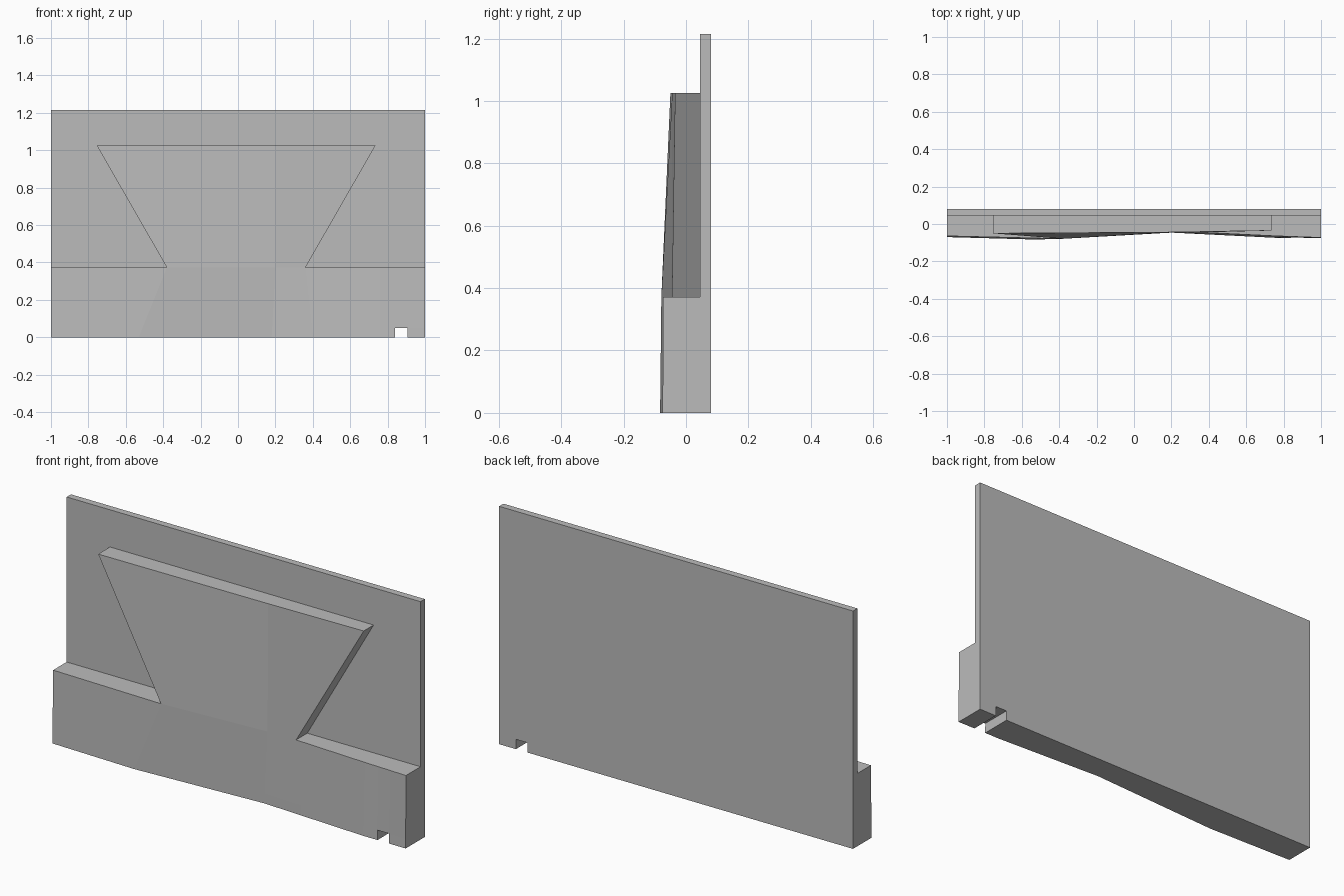
import bpy, bmesh

cube = bpy.data.objects.get("Cube")
if cube:
    bpy.data.objects.remove(cube, do_unlink=True)

grey = bpy.data.materials.new("plain grey")
grey.use_nodes = True
GREY = (0.5, 0.5, 0.5, 1)
grey.diffuse_color = GREY
grey.node_tree.nodes["Principled BSDF"].inputs["Base Color"].default_value = GREY

NOTCH_L, NOTCH_R, NOTCH_Z = 0.84, 0.905, 0.05
LEDGE_Z, RELIEF_Z, TOP_Z = 0.372, 1.025, 1.215
PANEL_Y, BACK_Y = 0.045, 0.08


def thick_sheet(name, rows, keep, back_y):
    """Join rows of points into a front sheet and extrude it back to back_y."""
    bm = bmesh.new()
    grid = [[bm.verts.new(p) if p else None for p in row] for row in rows]
    for r in range(len(rows) - 1):
        for c in range(len(rows[r]) - 1):
            if keep(r, c):
                bm.faces.new((grid[r][c], grid[r][c + 1],
                              grid[r + 1][c + 1], grid[r + 1][c]))
    loose = [v for v in bm.verts if not v.link_faces]
    bmesh.ops.delete(bm, geom=loose, context="VERTS")
    ext = bmesh.ops.extrude_face_region(bm, geom=bm.faces[:], use_keep_orig=True)
    for v in ext["geom"]:
        if isinstance(v, bmesh.types.BMVert):
            v.co.y = back_y
    bmesh.ops.recalc_face_normals(bm, faces=bm.faces[:])
    mesh = bpy.data.meshes.new(name)
    bm.to_mesh(mesh)
    bm.free()
    mesh.materials.append(grey)
    obj = bpy.data.objects.new(name, mesh)
    bpy.context.collection.objects.link(obj)
    return obj


# Back panel with the small notch in its lower edge
panel_x = (-1, NOTCH_L, NOTCH_R, 1)
panel_rows = [[(x, PANEL_Y, z) for x in panel_x] for z in (0, NOTCH_Z, TOP_Z)]
thick_sheet("back_panel", panel_rows, lambda r, c: (r, c) != (0, 1), BACK_Y)

# Raised relief: base band plus the flared centre, with a gently uneven front
base = [(-1, -0.07), (-0.53, -0.083), (0.18, -0.045), (0.4, -0.056),
        (0.76, -0.074), (NOTCH_L, -0.074), (NOTCH_R, -0.074), (1, -0.075)]
ledge = [(-1, -0.064), (-0.38, -0.079), (0.2, -0.046), (0.36, -0.045),
         (0.76, -0.064), (NOTCH_L, -0.067), (NOTCH_R, -0.069), (1, -0.073)]
crown = [None, (-0.755, -0.05), (0.2, -0.044), (0.735, -0.035)] + [None] * 4

t = NOTCH_Z / LEDGE_Z
low = [tuple(a + (b - a) * t for a, b in zip(p, q)) for p, q in zip(base, ledge)]
levels = ((base, 0), (low, NOTCH_Z), (ledge, LEDGE_Z), (crown, RELIEF_Z))
relief_rows = [[(p[0], p[1], z) if p else None for p in row] for row, z in levels]


def relief_face(r, c):
    if r == 2:
        return c in (1, 2)
    return (r, c) != (0, 5)


thick_sheet("front_relief", relief_rows, relief_face, PANEL_Y)
